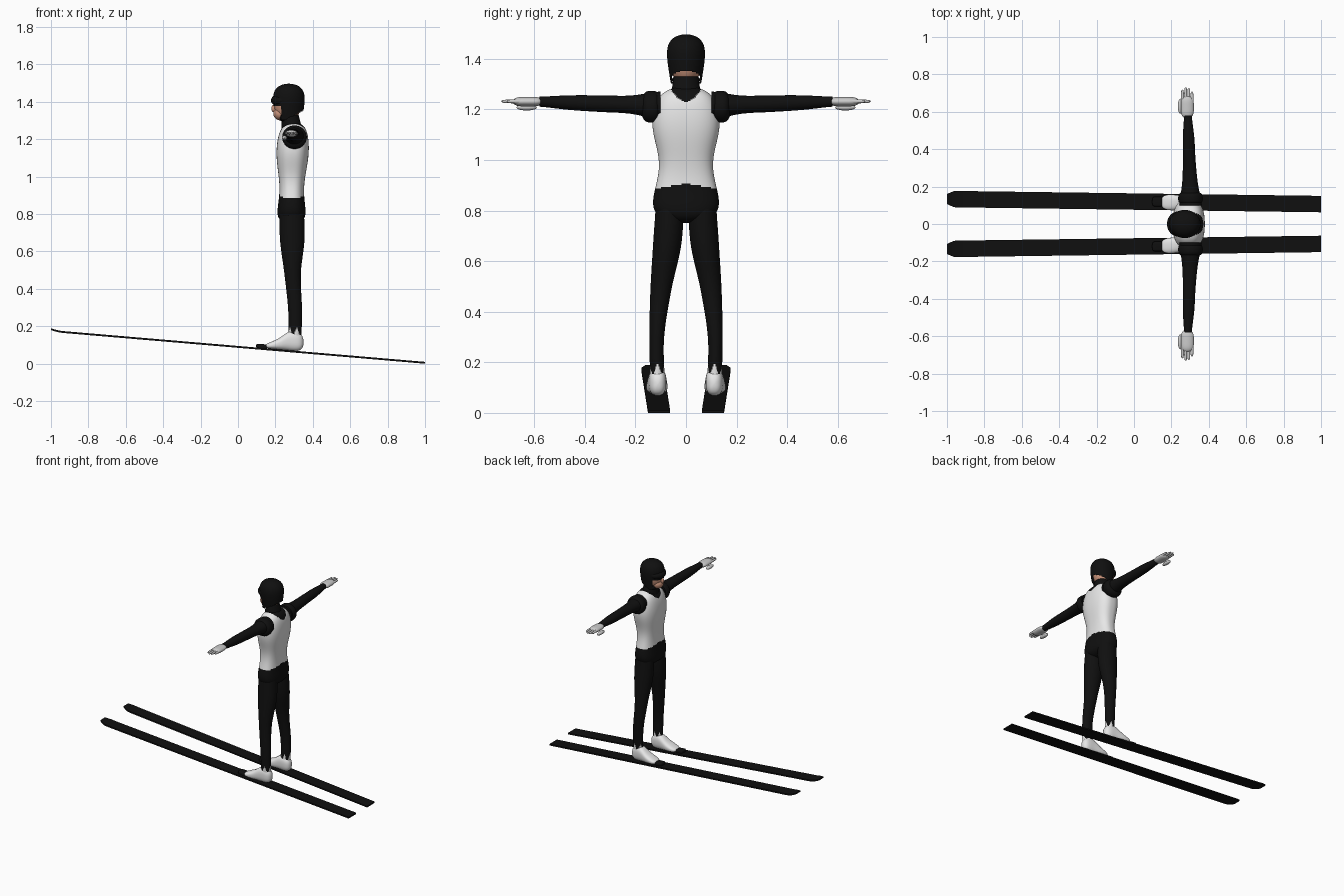
import bpy, bmesh, math

if "Cube" in bpy.data.objects:
    bpy.data.objects.remove(bpy.data.objects["Cube"], do_unlink=True)


def material(name, red, green, blue):
    color = (red, green, blue, 1)
    mat = bpy.data.materials.new(name)
    mat.use_nodes = True
    mat.diffuse_color = color
    mat.node_tree.nodes["Principled BSDF"].inputs["Base Color"].default_value = color
    return mat


BLACK = material("black_fabric", .005, .005, .005)
WHITE = material("white_fabric", .8, .8, .8)
GREY = material("light_grey_glove", .6, .6, .6)
SKIN = material("skin", .6, .3, .2)


def key(u, *values):
    """Smooth curve through evenly spaced values, for u from start to end."""
    last = len(values) - 1
    i = min(int(u * last), last - 1)
    t = u * last - i
    before, start = values[max(i - 1, 0)], values[i]
    end, after = values[i + 1], values[min(i + 2, last)]
    ease = t * t * (3 - 2 * t)
    tangent_in = (end - before) / 2 * t * (1 - t) ** 2
    tangent_out = (after - start) / 2 * t * t * (t - 1)
    return start + (end - start) * ease + tangent_in + tangent_out


def superellipse(value, power):
    return math.copysign(abs(value) ** (2 / power), value)


def sweep(name, axis, start, end, section, mats, side=1, seg=32, steps=24,
          power=2, ends=None, rule=None):
    """Skin the rings section(position, u) = (centre, radius, centre, radius).
    ends rounds both tips; side=-1 mirrors across y; rule(point) picks the
    material index of a face, or None to leave an opening."""
    bm = bmesh.new()
    rings = []
    for step in range(steps + 1):
        u = (1 - math.cos(math.pi * step / steps)) / 2
        t = start + (end - start) * u
        a, a_radius, b, b_radius = section(t, u)
        cap = max(math.sqrt(1 - abs(2 * u - 1) ** ends), .02) if ends else 1
        ring = []
        for k in range(seg):
            turn = math.tau * (k + .5) / seg
            p = a + a_radius * cap * superellipse(math.cos(turn), power)
            q = b + b_radius * cap * superellipse(math.sin(turn), power)
            x, y, z = {"x": (t, p, q), "y": (p, t, q), "z": (p, q, t)}[axis]
            ring.append(bm.verts.new((x, y * side, z)))
        rings.append(ring)
    for lower, upper in zip(rings, rings[1:]):
        for k in range(seg):
            bm.faces.new((lower[k - 1], lower[k], upper[k], upper[k - 1]))
    bm.faces.new(rings[0])
    bm.faces.new(rings[-1])
    bmesh.ops.recalc_face_normals(bm, faces=bm.faces)
    if rule:
        openings = []
        for face in bm.faces:
            index = rule(face.calc_center_median())
            if index is None:
                openings.append(face)
            else:
                face.material_index = index
        bmesh.ops.delete(bm, geom=openings, context="FACES")
    mesh = bpy.data.meshes.new(name)
    bm.to_mesh(mesh)
    bm.free()
    for mat in mats:
        mesh.materials.append(mat)
    for poly in mesh.polygons:
        poly.use_smooth = True
    mesh.set_sharp_from_angle(angle=math.radians(50))
    bpy.context.collection.objects.link(bpy.data.objects.new(name, mesh))


def blob(name, center, radii, mat, side=1, ends=2):
    """Ellipsoid, squarer along y when ends is raised."""
    (x, y, z), (rx, ry, rz) = center, radii
    sweep(name, "y", y - ry, y + ry, lambda t, u: (x, rx, z, rz), [mat], side, ends=ends)


# Torso: hips, waist and chest as a wave, with a white vest scooped at the neck
def torso_section(z, u):
    width = .12 + .013 * math.cos(math.tau * (z - .81) / .34)
    depth = .076 - .01 * math.cos(math.tau * (z - .93) / .42)
    return .286 + .012 * u * u, depth, 0, width


def vest(point):
    hem = .908 - .02 * min(abs(point.y) * 9, 1)
    scoop = 1.23 + 14 * point.y ** 2
    return int(hem < point.z < scoop)


sweep("torso", "z", .75, 1.29, torso_section, [BLACK, WHITE], seg=96, steps=110,
      power=2.5, ends=10, rule=vest)
sweep("collar", "z", 1.23, 1.33,
      lambda z, u: (.29 - .01 * u, .06 - .016 * u, 0, .065 - .017 * u), [BLACK])

# Head
blob("head", (.265, 0, 1.385), (.072, .062, .09), SKIN)
blob("jaw", (.226, 0, 1.337), (.037, .041, .036), SKIN)
blob("nose", (.192, 0, 1.365), (.014, .01, .02), SKIN)


# Helmet: domed shell, open at the face and rising towards the nape
def helmet_section(z, u):
    dome = math.sqrt(max(1 - u ** 5, .001))
    return .272, (.07 + .03 * u) * dome, 0, (.059 + .032 * u) * dome


def shell(point):
    face_gap = point.x < .232 and point.z < 1.378
    rim = 1.302 + max(point.x - .25, 0) / 2
    return None if face_gap or point.z < rim else 0


sweep("helmet", "z", 1.295, 1.497, helmet_section, [BLACK], seg=64, steps=50, rule=shell)
blob("goggles", (.236, 0, 1.408), (.06, .067, .036), BLACK)
blob("chin_strap", (.242, 0, 1.318), (.022, .054, .025), BLACK)


# Limb profiles
def leg_section(z, u):
    return (key(u, .305, .305, .292, .29, .287), key(u, .034, .037, .044, .066, .064),
            key(u, .112, .116, .1, .074, .063), key(u, .029, .029, .041, .056, .055))


def boot_cuff(point):
    turn = math.atan2(abs(point.y) - .112, point.x - .305)
    return int(point.z < .17 + .02 * math.cos(5 * turn))


def arm_section(y, u):
    return (.303 - .015 * u, key(u, .06, .042, .034, .031, .021),
            1.215 + .016 * u, key(u, .056, .036, .033, .029, .02))


# Skis slope down to the tail, with a rounded, upturned tip
def slope(x):
    return .09 - .085 * x


def ski_section(x, u):
    upturn = 2 * max(-.93 - x, 0) ** 2
    half_width = .044 * min(1, math.sqrt(.35 + 16 * (x + 1)))
    return .12 - .0135 * x, half_width, slope(x) + upturn, .005


def boot_section(x, u):
    sole = slope(x) + .003
    half_height = key(u, .014, .029, .053, .052)
    return .117 - .006 * u, key(u, .042, .042, .036, .034), sole + half_height, half_height


def binding_section(x, u):
    return .12, .026, slope(x) + .013, .013


for label, side in (("left", -1), ("right", 1)):
    sweep(label + "_ski", "x", -1, 1, ski_section, [BLACK], side, seg=4, steps=80, power=200)
    sweep(label + "_binding", "x", .097, .157, binding_section, [BLACK], side, power=4, ends=8)
    sweep(label + "_boot", "x", .143, .351, boot_section, [WHITE], side, power=2.5, ends=6)
    sweep(label + "_leg", "z", .1, .86, leg_section, [BLACK, WHITE], side, seg=48, steps=70,
          rule=boot_cuff)

    # Arm, with a shoulder cap over the edge of the vest
    blob(label + "_shoulder", (.302, .137, 1.211), (.066, .042, .063), BLACK, side, ends=3)
    sweep(label + "_arm", "y", .1, .58, arm_section, [BLACK], side)

    # Gloved hand
    blob(label + "_palm", (.285, .625, 1.231), (.035, .06, .019), GREY, side, ends=4)
    blob(label + "_thumb", (.248, .63, 1.208), (.014, .04, .012), GREY, side)
    for finger, tip in zip(("index", "middle", "ring", "little"), (.718, .731, .727, .708)):
        x = .259 + .017 * ("index", "middle", "ring", "little").index(finger)
        sweep(f"{label}_{finger}_finger", "y", .64, tip,
              lambda y, u: (x, .009 - .002 * u, 1.232, .01 - .004 * u), [GREY], side,
              seg=12, ends=8)
